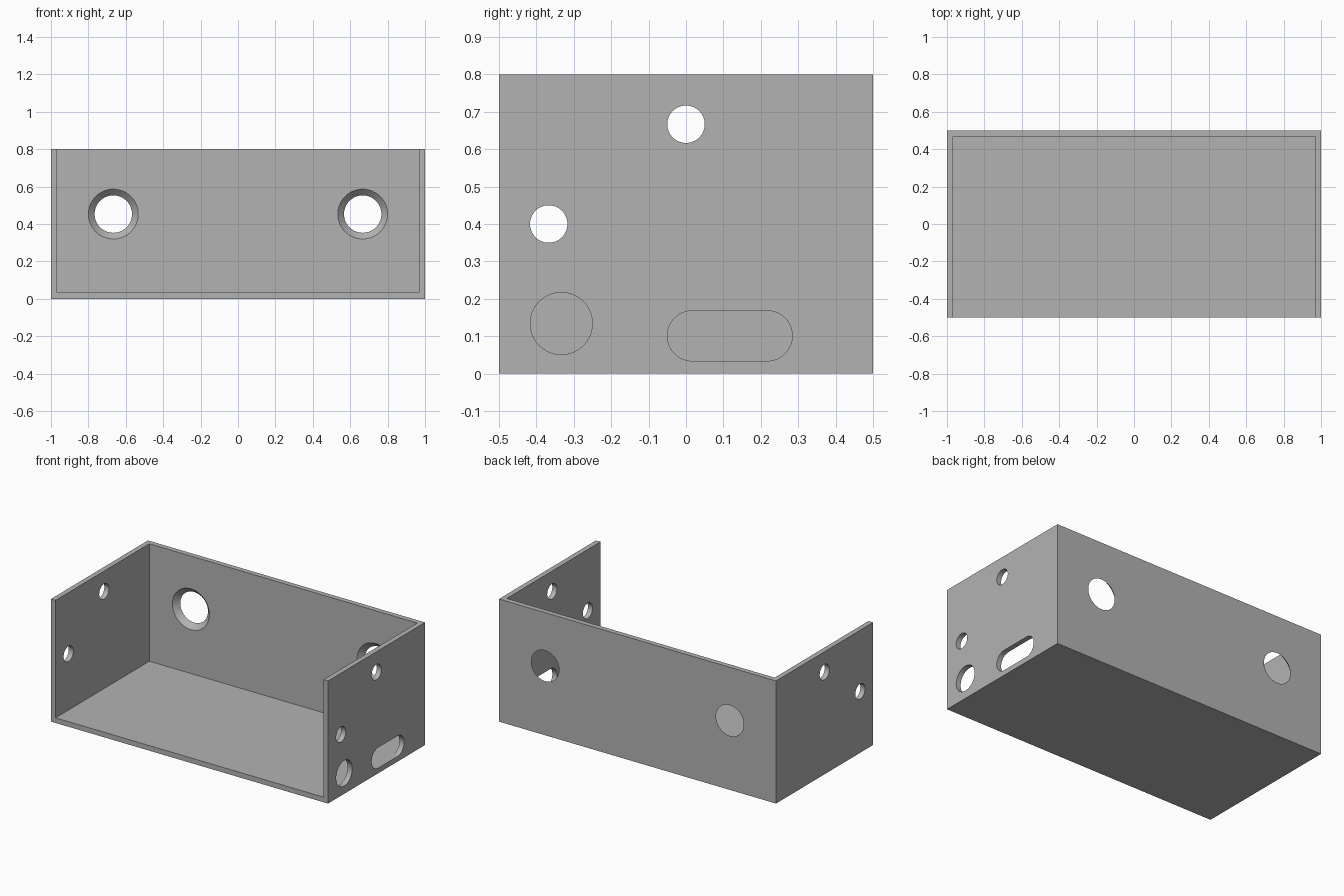
import bpy, bmesh, math
from mathutils import Matrix, Vector

if "Cube" in bpy.data.objects:
    bpy.data.objects.remove(bpy.data.objects["Cube"])

WALL = 1 / 30
HEIGHT = 0.8

grey = bpy.data.materials.new("plain_grey")
grey.use_nodes = True
colour = (0.45, 0.45, 0.45, 1)
grey.diffuse_color = colour
grey.node_tree.nodes["Principled BSDF"].inputs["Base Color"].default_value = colour


def add_object(name, bm):
    bmesh.ops.recalc_face_normals(bm, faces=bm.faces)
    mesh = bpy.data.meshes.new(name)
    bm.to_mesh(mesh)
    bm.free()
    mesh.materials.append(grey)
    obj = bpy.data.objects.new(name, mesh)
    bpy.context.collection.objects.link(obj)
    return obj


def box(name, low, high):
    low, high = Vector(low), Vector(high)
    bm = bmesh.new()
    bmesh.ops.create_cube(bm, size=1)
    bmesh.ops.scale(bm, vec=high - low, verts=bm.verts)
    bmesh.ops.translate(bm, vec=(low + high) / 2, verts=bm.verts)
    return add_object(name, bm)


def cone(name, centre, r_low, r_high, depth, axis):
    """Round cutter along x or y; r_low is at the negative end."""
    bm = bmesh.new()
    turn = Matrix.Rotation(math.pi / 2, 4, 'Y') if axis == 'X' else Matrix.Rotation(-math.pi / 2, 4, 'X')
    bmesh.ops.create_cone(bm, cap_ends=True, segments=64, radius1=r_low, radius2=r_high,
                          depth=depth, matrix=Matrix.Translation(centre) @ turn)
    return add_object(name, bm)


def slot(name, x, y_low, y_high, z, radius, depth):
    """Cutter with two round ends, extruded along x."""
    bm = bmesh.new()
    ring = []
    for y, start in ((y_high, -math.pi / 2), (y_low, math.pi / 2)):
        for i in range(33):
            a = start + math.pi * i / 32
            ring.append(bm.verts.new((x - depth / 2, y + radius * math.cos(a), z + radius * math.sin(a))))
    cap = bm.faces.new(ring)
    side = bmesh.ops.extrude_face_region(bm, geom=[cap])["geom"]
    bmesh.ops.translate(bm, vec=(depth, 0, 0), verts=[v for v in side if isinstance(v, bmesh.types.BMVert)])
    return add_object(name, bm)


# Open tray: floor, back wall and two side walls
tray = box("mounting_tray", (-1, -0.5, 0), (1, 0.5, HEIGHT))
cutters = [box("hollow", (-1 + WALL, -0.6, WALL), (1 - WALL, 0.5 - WALL, HEIGHT + 0.1))]

# Countersunk holes in the back wall and small holes in both sides
for s in (-1, 1):
    cutters.append(cone("countersink", (s * 2 / 3, 0.5 - WALL / 2, 0.453),
                        0.1 + 2 * WALL, 0.1 - WALL, 3 * WALL, 'Y'))
    for y, z in ((0, 2 / 3), (-0.367, 0.4)):
        cutters.append(cone("small_hole", (s, y, z), 0.05, 0.05, 0.1, 'X'))

# Large hole and cable slot in the left side only
cutters.append(cone("large_hole", (1, -1 / 3, 0.134), 0.083, 0.083, 0.1, 'X'))
cutters.append(slot("cable_slot", 1, 0.017, 0.217, 0.101, 0.067, 0.1))

bpy.context.view_layer.objects.active = tray
for cutter in cutters:
    mod = tray.modifiers.new(cutter.name, 'BOOLEAN')
    mod.operation = 'DIFFERENCE'
    mod.solver = 'EXACT'
    mod.object = cutter
    bpy.ops.object.modifier_apply(modifier=mod.name)
    bpy.data.objects.remove(cutter)

tray.select_set(True)
bpy.ops.object.shade_smooth_by_angle(angle=math.radians(30))
